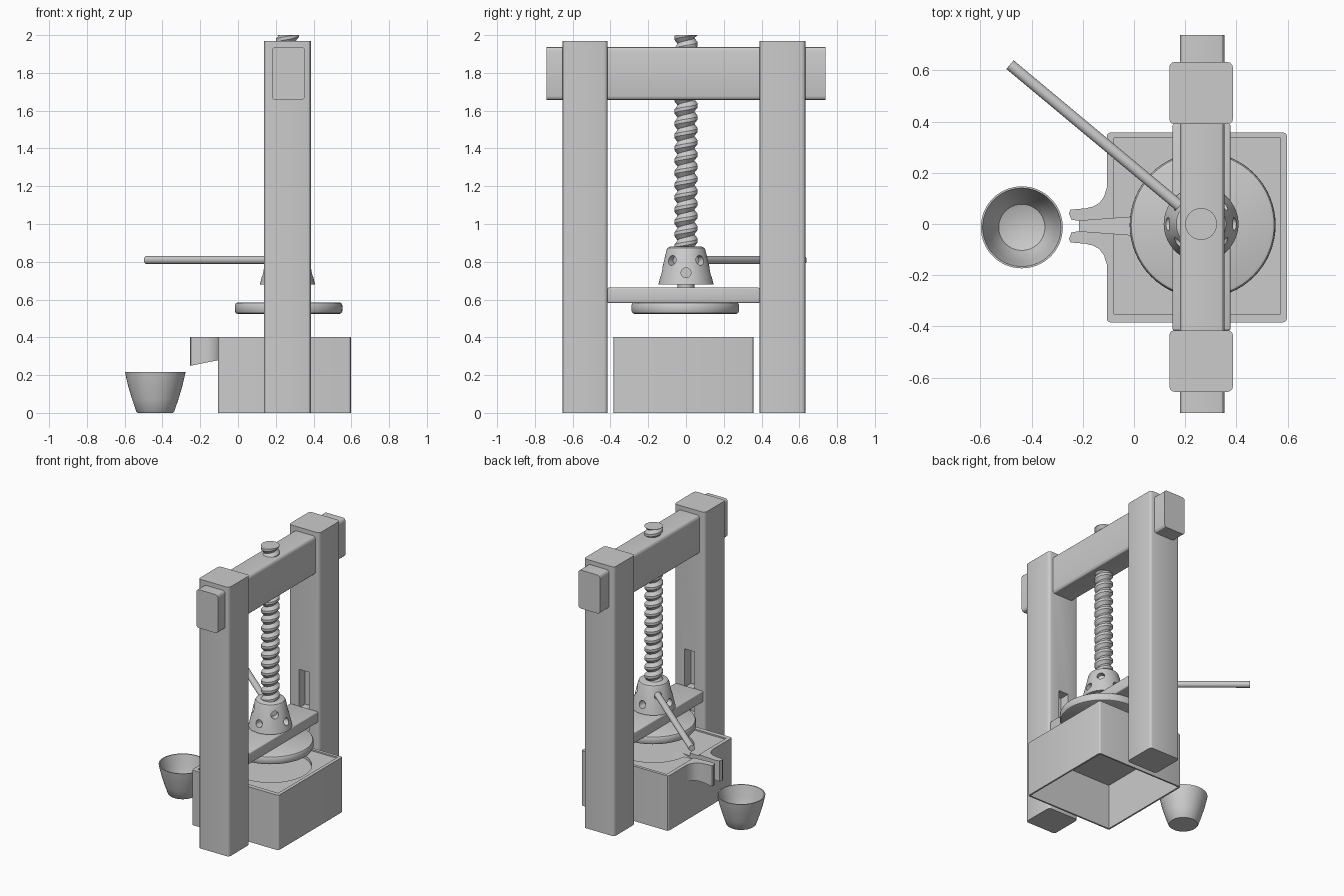
import bpy, bmesh, math
from mathutils import Vector, Matrix

if "Cube" in bpy.data.objects:
    bpy.data.objects.remove(bpy.data.objects["Cube"])

grey = bpy.data.materials.new("plain grey")
grey.diffuse_color = (0.6, 0.6, 0.6, 1)
grey.use_nodes = True
grey.node_tree.nodes["Principled BSDF"].inputs["Base Color"].default_value = grey.diffuse_color
AX = 0.262          # x of the screw axis


def finish(name, bm):
    bmesh.ops.remove_doubles(bm, verts=bm.verts, dist=1e-5)
    bmesh.ops.recalc_face_normals(bm, faces=bm.faces)
    me = bpy.data.meshes.new(name)
    bm.to_mesh(me)
    bm.free()
    me.materials.append(grey)
    ob = bpy.data.objects.new(name, me)
    bpy.context.collection.objects.link(ob)
    return ob


def box(name, x, y, z, bevel=0, axis=None):
    """Box from ranges; bevels edges along one axis, or all edges."""
    bm = bmesh.new()
    bmesh.ops.create_cube(bm, size=1)
    for v in bm.verts:
        v.co = Vector([(r[0] + r[1]) / 2 + c * (r[1] - r[0]) for r, c in zip((x, y, z), v.co)])
    if bevel:
        edges = [e for e in bm.edges if axis is None or
                 abs((e.verts[0].co - e.verts[1].co).normalized()[axis]) > 0.9]
        bmesh.ops.bevel(bm, geom=edges, offset=bevel, segments=3, profile=0.5, affect='EDGES')
    return finish(name, bm)


def lathe(name, cx, cy, profile, n=64):
    bm = bmesh.new()
    rings = [[bm.verts.new((cx + r * math.cos(2 * math.pi * i / n),
                            cy + r * math.sin(2 * math.pi * i / n), z)) for i in range(n)]
             for r, z in profile]
    for a, b in zip(rings, rings[1:]):
        for i in range(n):
            j = (i + 1) % n
            bm.faces.new((a[i], a[j], b[j], b[i]))
    return finish(name, bm)


def rod(name, start, direction, length, radius, n=32):
    bm = bmesh.new()
    d = Vector(direction).normalized()
    m = Matrix.Translation(Vector(start) + d * length / 2) @ d.to_track_quat('Z', 'Y').to_matrix().to_4x4()
    bmesh.ops.create_cone(bm, cap_ends=True, segments=n, radius1=radius, radius2=radius,
                          depth=length, matrix=m)
    return finish(name, bm)


def prism(name, outline, bottom, top):
    """Upright prism over an outline; bottom height is a function of x."""
    bm = bmesh.new()
    lo = [bm.verts.new((x, y, bottom(x))) for x, y in outline]
    hi = [bm.verts.new((x, y, top)) for x, y in outline]
    bm.faces.new(lo)
    bm.faces.new(hi)
    for i in range(len(outline)):
        j = (i + 1) % len(outline)
        bm.faces.new((lo[i], lo[j], hi[j], hi[i]))
    return finish(name, bm)


def cut(ob, cutters):
    bpy.context.view_layer.objects.active = ob
    for c in cutters:
        m = ob.modifiers.new("cut", 'BOOLEAN')
        m.operation, m.solver, m.object = 'DIFFERENCE', 'EXACT', c
        bpy.ops.object.modifier_apply(modifier=m.name)


def discard(cutters):
    for c in cutters:
        bpy.data.objects.remove(c, do_unlink=True)


# Posts with a guide slot on the inner face
for name, y0, y1, s0, s1 in (("front_post", -0.655, -0.415, -0.49, -0.40),
                             ("back_post", 0.39, 0.632, 0.38, 0.46)):
    post = box(name, (0.138, 0.386), (y0, y1), (0, 1.97), 0.02, 2)
    slot = box("slot_cutter", (0.222, 0.302), (s0, s1), (0.45, 0.93))
    cut(post, [slot])
    discard([slot])

# Top beam with ends passing through the posts
box("top_beam", (0.18, 0.354), (-0.738, 0.738), (1.657, 1.938), 0.02, 1)

# Sliding board, with tongues in the slots
box("sliding_board", (0.15, 0.377), (-0.416, 0.391), (0.582, 0.663), 0.008)
box("board_tongue", (0.228, 0.296), (-0.48, 0.45), (0.59, 0.655))

# Round press plate
lathe("press_plate", 0.268, -0.004,
      [(0, 0.524), (0.27, 0.524), (0.279, 0.528), (0.284, 0.537), (0.285, 0.555),
       (0.284, 0.572), (0.279, 0.581), (0.27, 0.585), (0, 0.585)])

# Screw: helical thread around a core
bm = bmesh.new()
pitch, per, z0, z1 = 0.065, 32, 0.80, 2.0
prof = [(0, 0.044), (0.35, 0.062), (0.62, 0.062), (1, 0.044)]
prev = None
for i in range(-per, int((z1 - z0) / pitch * per) + per):
    a = 2 * math.pi * i / per
    row = [bm.verts.new((AX + r * math.cos(a), r * math.sin(a),
                         min(z1, max(z0, z0 + pitch * (i / per + t))))) for t, r in prof]
    if prev:
        for k in range(3):
            bm.faces.new((prev[k], row[k], row[k + 1], prev[k + 1]))
    prev = row
bmesh.ops.dissolve_degenerate(bm, dist=1e-6, edges=bm.edges)
finish("screw_thread", bm)
lathe("screw_core", AX, 0, [(0, 0.655), (0.044, 0.655), (0.044, 2.0), (0, 2.0)], 32)

# Conical screw head with eight handle holes
head = lathe("screw_head", AX, 0,
             [(0, 0.68), (0.146, 0.68), (0.103, 0.862), (0.097, 0.874), (0.085, 0.88), (0, 0.88)])
holes = []
for k, deg in enumerate((0, 40, 90, 140, 180, 220, 270, 320)):
    d = Vector((math.cos(math.radians(deg)), math.sin(math.radians(deg)), 0))
    z = 0.807 if k % 2 else 0.742
    holes.append(rod("hole_cutter", Vector((AX, 0, z)) + d * 0.075, d, 0.15, 0.026, 24))
cut(head, holes)
discard(holes)

# Handle bar
rod("handle", (AX - 0.055, 0.046, 0.809), (-0.746, 0.622, 0), 0.90, 0.022)

# Base box, open underneath, with a shallow tray, round basin and drain groove
base = box("base_box", (-0.106, 0.597), (-0.384, 0.357), (0, 0.402), 0.014, 2)
CY = -0.008
groove = prism("groove_cutter", [(0.06, CY - 0.04), (0.06, CY + 0.04), (-0.215, CY + 0.02),
                                 (-0.3, CY + 0.03), (-0.3, CY - 0.03), (-0.215, CY - 0.02)],
               lambda x: 0.37 + 0.2 * (x - 0.06), 0.5)
cutters = [box("tray_cutter", (-0.078, 0.572), (-0.352, 0.335), (0.392, 0.5)),
           lathe("basin_cutter", 0.268, -0.004, [(0, 0.37), (0.272, 0.37), (0.272, 0.5), (0, 0.5)]),
           groove,
           box("hollow_cutter", (-0.094, 0.585), (-0.372, 0.345), (-0.1, 0.33))]
cut(base, cutters)

# Spout: flared block with a forked tip
half = [(-0.1, 0.185), (-0.106, 0.15), (-0.117, 0.115), (-0.135, 0.09), (-0.16, 0.076),
        (-0.19, 0.069), (-0.225, 0.066), (-0.248, 0.064), (-0.254, 0.05), (-0.246, 0.03)]
spout = prism("spout", [(x, CY + y) for x, y in half] + [(x, CY - y) for x, y in reversed(half)],
              lambda x: 0.25 + 0.2 * (x + 0.25), 0.402)
fork = prism("fork_cutter", [(-0.215, CY + 0.02), (-0.3, CY + 0.035), (-0.3, CY - 0.035),
                             (-0.215, CY - 0.02)], lambda x: 0.1, 0.5)
cut(spout, [groove, fork])
discard(cutters + [fork])

# Collecting cup
lathe("cup", -0.438, -0.013,
      [(0, 0), (0.094, 0), (0.1, 0.006), (0.122, 0.07), (0.143, 0.14), (0.158, 0.205),
       (0.16, 0.217), (0.153, 0.217), (0.147, 0.195), (0.133, 0.14), (0.113, 0.075),
       (0.09, 0.035), (0.05, 0.02), (0, 0.018)])

# Smooth shading with sharp edges kept
for ob in bpy.context.scene.objects:
    ob.select_set(True)
bpy.context.view_layer.objects.active = head
bpy.ops.object.shade_smooth_by_angle(angle=math.radians(30))
